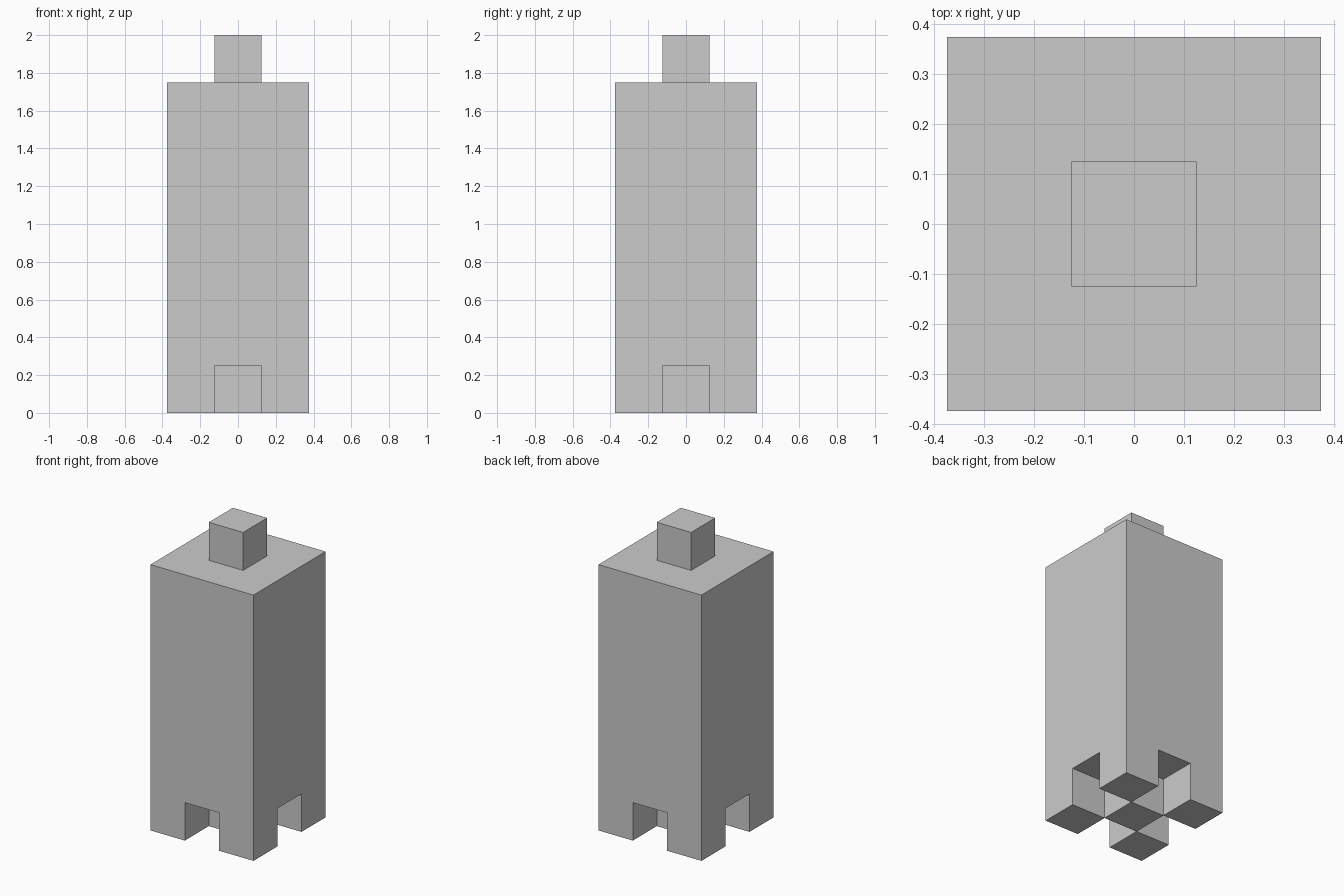
import bpy, bmesh
from mathutils import Vector

if "Cube" in bpy.data.objects:
    bpy.data.objects.remove(bpy.data.objects["Cube"])

CELL = 0.25  # the whole model sits on a 3 x 3 grid of square cells


def extrude_cells(bm, faces, dz):
    """Extrude each face separately along z."""
    new = bmesh.ops.extrude_discrete_faces(bm, faces=faces)["faces"]
    verts = list({v for f in new for v in f.verts})
    bmesh.ops.translate(bm, verts=verts, vec=(0, 0, dz))


bm = bmesh.new()

# Underside grid, raised by the height of the feet
bmesh.ops.create_grid(bm, x_segments=3, y_segments=3, size=1.5 * CELL)
bmesh.ops.translate(bm, verts=bm.verts[:], vec=(0, 0, CELL))
bottom = bm.faces[:]

# Main block
ext = bmesh.ops.extrude_face_region(bm, geom=bottom, use_keep_orig=True)["geom"]
top = [g for g in ext if isinstance(g, bmesh.types.BMFace)]
bmesh.ops.translate(bm, verts=[g for g in ext if isinstance(g, bmesh.types.BMVert)],
                    vec=(0, 0, 1.5))


def cell(f):
    c = f.calc_center_median()
    return round(c.x / CELL), round(c.y / CELL)


# Four corner feet and the middle foot (checkerboard cells)
feet = [f for f in bottom if sum(cell(f)) % 2 == 0]
peg = [f for f in top if f.is_valid and cell(f) == (0, 0)
       and f.calc_center_median().z > 1.7 and abs(f.normal.z) > 0.5]
extrude_cells(bm, feet, -CELL)

# Peg on the top
extrude_cells(bm, peg, CELL)

bmesh.ops.recalc_face_normals(bm, faces=bm.faces[:])
mesh = bpy.data.meshes.new("footed_block")
bm.to_mesh(mesh)
bm.free()
obj = bpy.data.objects.new("footed_block", mesh)
bpy.context.collection.objects.link(obj)
